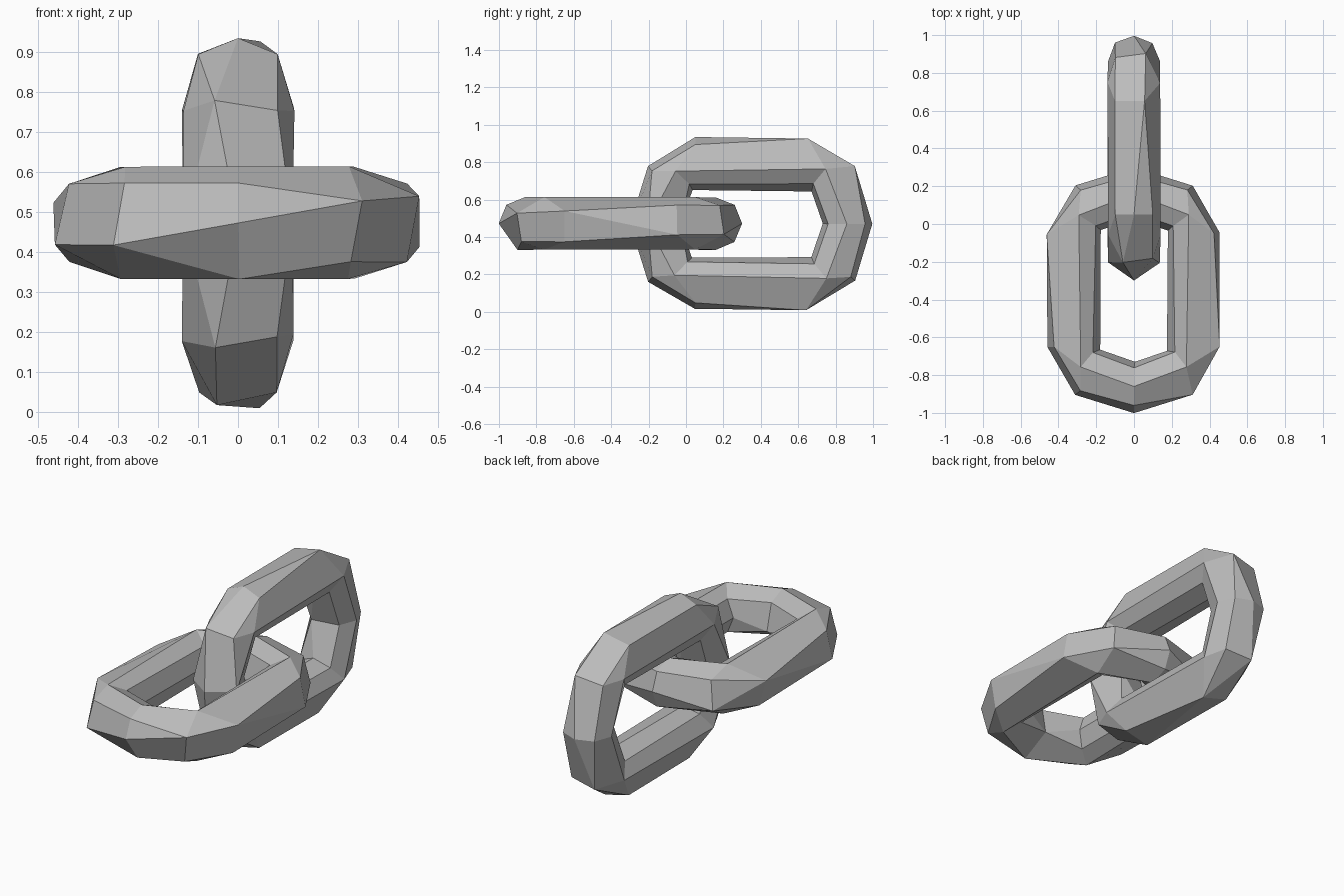
import bpy
import bmesh
import math
import random
from mathutils import Vector

cube = bpy.data.objects.get("Cube")
if cube:
    bpy.data.objects.remove(cube, do_unlink=True)

# Plain grey metal
steel = bpy.data.materials.new("grey_metal")
steel.use_nodes = True
grey = (0.5, 0.5, 0.5, 1.0)
steel.diffuse_color = grey
steel.node_tree.nodes["Principled BSDF"].inputs["Base Color"].default_value = grey

TUBE = 0.14        # bar radius
SIDES = 8          # bar cross-section
HALF_WIDTH = 0.325  # centre line, across the link
STRAIGHT = 0.3     # half length of the straight bars
BEND = 0.21        # depth of each rounded end


def link_stations():
    """Centre points and outward directions around the oval centre line."""
    stations = []
    for end in (1, -1):
        for step in range(5):
            a = math.pi * step / 4
            c, s = math.cos(a) * end, math.sin(a) * end
            centre = Vector((HALF_WIDTH * c, STRAIGHT * end + BEND * s, 0))
            outward = Vector((c / HALF_WIDTH, s / BEND, 0)).normalized()
            stations.append((centre, outward))
    return stations


def make_link(name, location, roll, seed):
    """Sweep the octagonal bar round the oval, then coarsen its facets."""
    rng = random.Random(seed)
    bm = bmesh.new()
    rings = []
    for centre, outward in link_stations():
        ring = []
        for k in range(SIDES):
            a = 2 * math.pi * k / SIDES
            r = TUBE + rng.uniform(-0.004, 0.002)
            offset = outward * math.cos(a) + Vector((0, 0, math.sin(a)))
            ring.append(bm.verts.new(centre + offset * r))
        rings.append(ring)
    for i, ring in enumerate(rings):
        following = rings[(i + 1) % len(rings)]
        for k in range(SIDES):
            n = (k + 1) % SIDES
            bm.faces.new((ring[k], following[k], following[n], ring[n]))
    bmesh.ops.recalc_face_normals(bm, faces=bm.faces)
    mesh = bpy.data.meshes.new(name)
    bm.to_mesh(mesh)
    bm.free()
    mesh.materials.append(steel)
    obj = bpy.data.objects.new(name, mesh)
    obj.location = location
    obj.rotation_euler = (0, roll, 0)
    bpy.context.collection.objects.link(obj)
    facets = obj.modifiers.new("coarse_facets", 'DECIMATE')
    facets.ratio = 0.62
    return obj


# Two interlocked links, one lying flat and one on edge
make_link("flat_link", (0, -0.35, 0.472), 0, 3)
make_link("upright_link", (0, 0.35, 0.47), math.pi / 2, 8)
